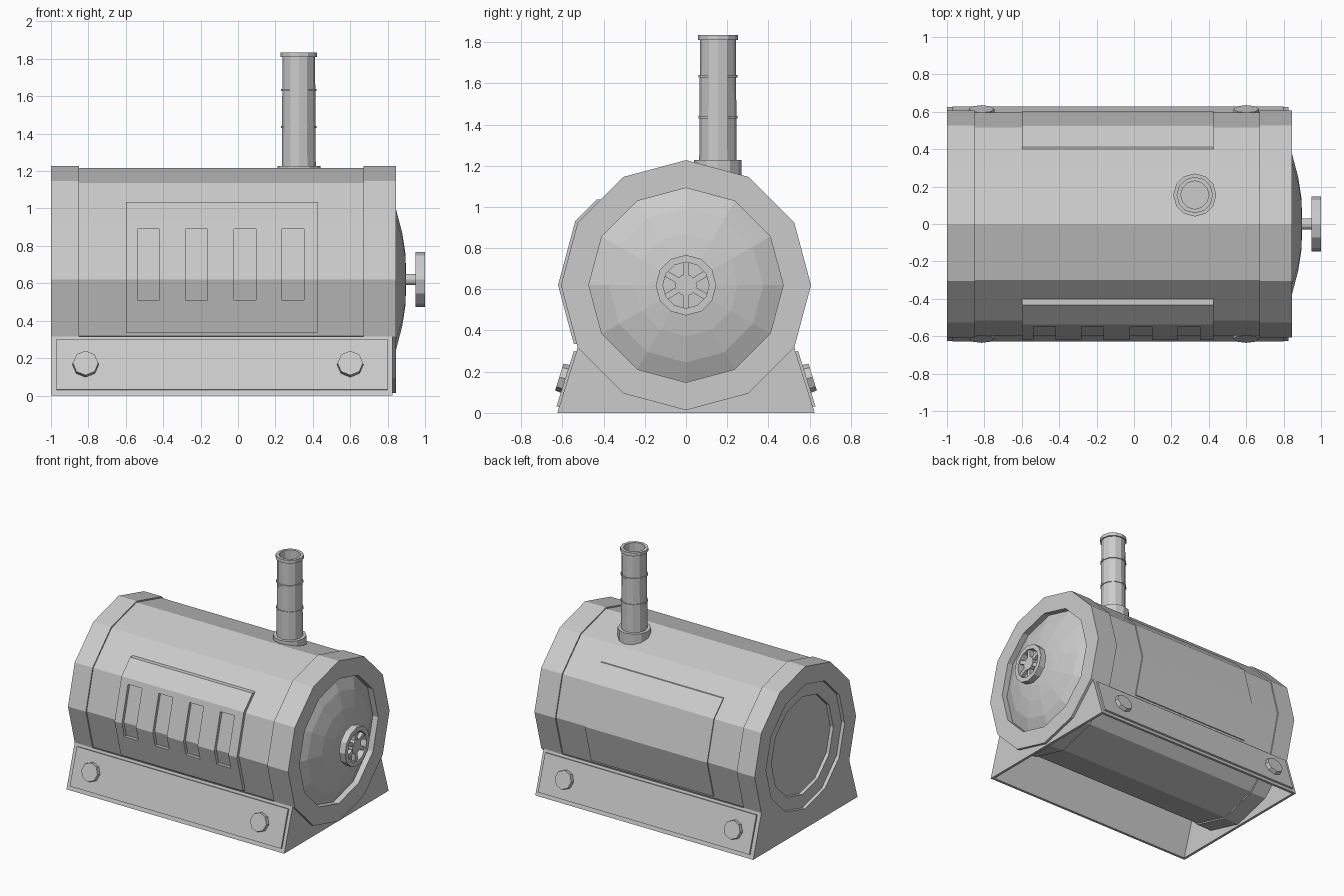
import bpy, bmesh
from math import sin, cos, tau, radians
from mathutils import Matrix, Vector

if "Cube" in bpy.data.objects:
    bpy.data.objects.remove(bpy.data.objects["Cube"], do_unlink=True)

AXIS_Z = 0.62     # height of the drum's axis
SIDES = 12
R_BAND, R_BODY = 0.607, 0.597


def finish(name, bm):
    bmesh.ops.remove_doubles(bm, verts=bm.verts, dist=1e-5)
    bmesh.ops.recalc_face_normals(bm, faces=bm.faces)
    mesh = bpy.data.meshes.new(name)
    bm.to_mesh(mesh)
    bm.free()
    obj = bpy.data.objects.new(name, mesh)
    bpy.context.collection.objects.link(obj)
    return obj


def lathe(name, profile, place, closed=False):
    """Spin (distance along axis, radius) points into a faceted solid."""
    bm = bmesh.new()
    rings = []
    for h, r in profile:
        rings.append([bm.verts.new(place(h, r * sin(tau * k / SIDES), r * cos(tau * k / SIDES)))
                      for k in range(SIDES)])
    pairs = list(zip(rings, rings[1:]))
    if closed:
        pairs.append((rings[-1], rings[0]))
    for a, b in pairs:
        for k in range(SIDES):
            n = (k + 1) % SIDES
            bm.faces.new((a[k], a[n], b[n], b[k]))
    return finish(name, bm)


def along_x(h, u, v):
    return (h, u, AXIS_Z + v)


def extrude_x(name, outline, x0, x1):
    """Extrude a (y, z) outline between two x positions."""
    bm = bmesh.new()
    face = bm.faces.new([bm.verts.new((x0, y, z)) for y, z in outline])
    new = bmesh.ops.extrude_face_region(bm, geom=[face])["geom"]
    bmesh.ops.translate(bm, vec=(x1 - x0, 0, 0),
                        verts=[v for v in new if isinstance(v, bmesh.types.BMVert)])
    return finish(name, bm)


def ring_point(angle, r, side=1):
    """Point on the drum, angle measured from the top."""
    return Vector((side * r * sin(radians(angle)), AXIS_Z + r * cos(radians(angle))))


# Drum body, end bands and end covers
lathe("drum_body", [(-0.9, 0), (-0.9, R_BODY), (0.75, R_BODY), (0.75, 0)], along_x)
for name, x0, x1, inner in (("right_band", -1, -0.85, 0.47), ("left_band", 0.67, 0.845, 0.472)):
    lathe(name, [(x0, inner), (x0, R_BAND), (x1, R_BAND), (x1, inner)], along_x, closed=True)
lathe("recessed_cover", [(-0.95, 0), (-0.95, 0.37), (-0.975, 0.37), (-0.975, 0.47),
                         (-0.9, 0.47), (-0.9, 0)], along_x)
lathe("domed_door", [(0.72, 0), (0.72, 0.472), (0.80, 0.472), (0.845, 0.375), (0.878, 0.25),
                     (0.895, 0.14), (0.9, 0)], along_x)

# Hand wheel on the door
lathe("wheel_shaft", [(0.88, 0), (0.88, 0.03), (0.96, 0.03), (0.96, 0)], along_x)
lathe("wheel_hub", [(0.95, 0), (0.95, 0.052), (0.995, 0.052), (0.995, 0)], along_x)
lathe("wheel_rim", [(0.95, 0.112), (0.95, 0.147), (1, 0.147), (1, 0.112)], along_x, closed=True)
for i in range(6):
    bm = bmesh.new()
    bmesh.ops.create_cube(bm, size=1, matrix=Matrix.Translation((0.975, 0, AXIS_Z))
                          @ Matrix.Rotation(tau * i / 6, 4, "X")
                          @ Matrix.Translation((0, 0, 0.08))
                          @ Matrix.Diagonal((0.03, 0.03, 0.08, 1)))
    finish(f"wheel_spoke_{i + 1}", bm)


# Side panels wrapping the drum facets
def wrap_panel(name, side, r):
    def on_facet(a0, a1, z, radius):
        p, q = ring_point(a0, radius, side), ring_point(a1, radius, side)
        return p.lerp(q, (z - p.y) / (q.y - p.y))
    path = lambda rad: [on_facet(30, 60, 1.035, rad), ring_point(60, rad, side),
                        ring_point(90, rad, side), on_facet(90, 120, 0.335, rad)]
    return extrude_x(name, path(r) + path(0.585)[::-1], -0.6, 0.425)


front_panel = wrap_panel("front_panel", -1, 0.621)
wrap_panel("back_panel", 1, 0.605)

# Vent slots cut through the front panel
bm = bmesh.new()
for i in range(4):
    bmesh.ops.create_cube(bm, size=1, matrix=Matrix.Translation((-0.479 + 0.258 * i, -0.6, 0.7))
                          @ Matrix.Diagonal((0.118, 0.3, 0.38, 1)))
cutter = finish("slot_cutter", bm)
cutter.hide_render = True
cutter.hide_set(True)
cut = front_panel.modifiers.new("slots", "BOOLEAN")
cut.operation, cut.object, cut.solver = "DIFFERENCE", cutter, "EXACT"

# Cradle base: end plates, sloping sides, raised plates and bolts
half = [ring_point(a, R_BAND) for a in (120, 150)]
foot, shoulder = Vector((0.625, 0)), half[0]
end_outline = ([(-foot.x, 0)] + [(-p.x, p.y) for p in half] + [tuple(ring_point(180, R_BAND))]
               + [tuple(p) for p in half[::-1]] + [tuple(foot)])
extrude_x("base_end_right", end_outline, -1, -0.98)
extrude_x("base_end_left", end_outline, 0.805, 0.825)

slope = (shoulder - foot).normalized()
normal = Vector((slope.y, -slope.x))
for label, side in (("front", -1), ("back", 1)):
    def strip(name, t0, t1, depth, x0, x1):
        a, b = foot.lerp(shoulder, t0), foot.lerp(shoulder, t1)
        pts = [a, b, b + normal * depth, a + normal * depth]
        if depth < 0:
            pts[3] = Vector((foot.x + depth, 0))
        return extrude_x(name, [(side * p.x, p.y) for p in pts], x0, x1)

    strip(f"base_side_{label}", 0, 1, -0.02, -1, 0.825)
    strip(f"base_plate_{label}", 0.09, 0.94, 0.013, -0.97, 0.8)
    centre = foot.lerp(shoulder, 0.51) + normal * 0.02
    out = Vector((0, side * normal.x, normal.y))
    for i, x in enumerate((-0.815, 0.6)):
        bm = bmesh.new()
        bmesh.ops.create_cone(bm, cap_ends=True, segments=8, radius1=0.072, radius2=0.068, depth=0.045,
                              matrix=Matrix.Translation((x, side * centre.x, centre.y))
                              @ out.to_track_quat("Z", "Y").to_matrix().to_4x4())
        finish(f"bolt_{label}_{i + 1}", bm)


# Chimney: flange, hollow pipe and collars
def chimney_place(h, u, v):
    return (0.325 + u, 0.155 + v, h)


lathe("chimney_flange", [(1.08, 0), (1.08, 0.115), (1.228, 0.115), (1.228, 0)], chimney_place)
lathe("chimney_pipe", [(1.2, 0), (1.2, 0.091), (1.82, 0.087), (1.82, 0.075), (1.35, 0.075), (1.35, 0)],
      chimney_place)
for name, z0, z1, r in (("lower_collar", 1.43, 1.442, 0.095), ("upper_collar", 1.628, 1.64, 0.095),
                        ("top_rim", 1.81, 1.835, 0.097)):
    lathe(name, [(z0, 0.075), (z0, r), (z1, r), (z1, 0.075)], chimney_place, closed=True)
